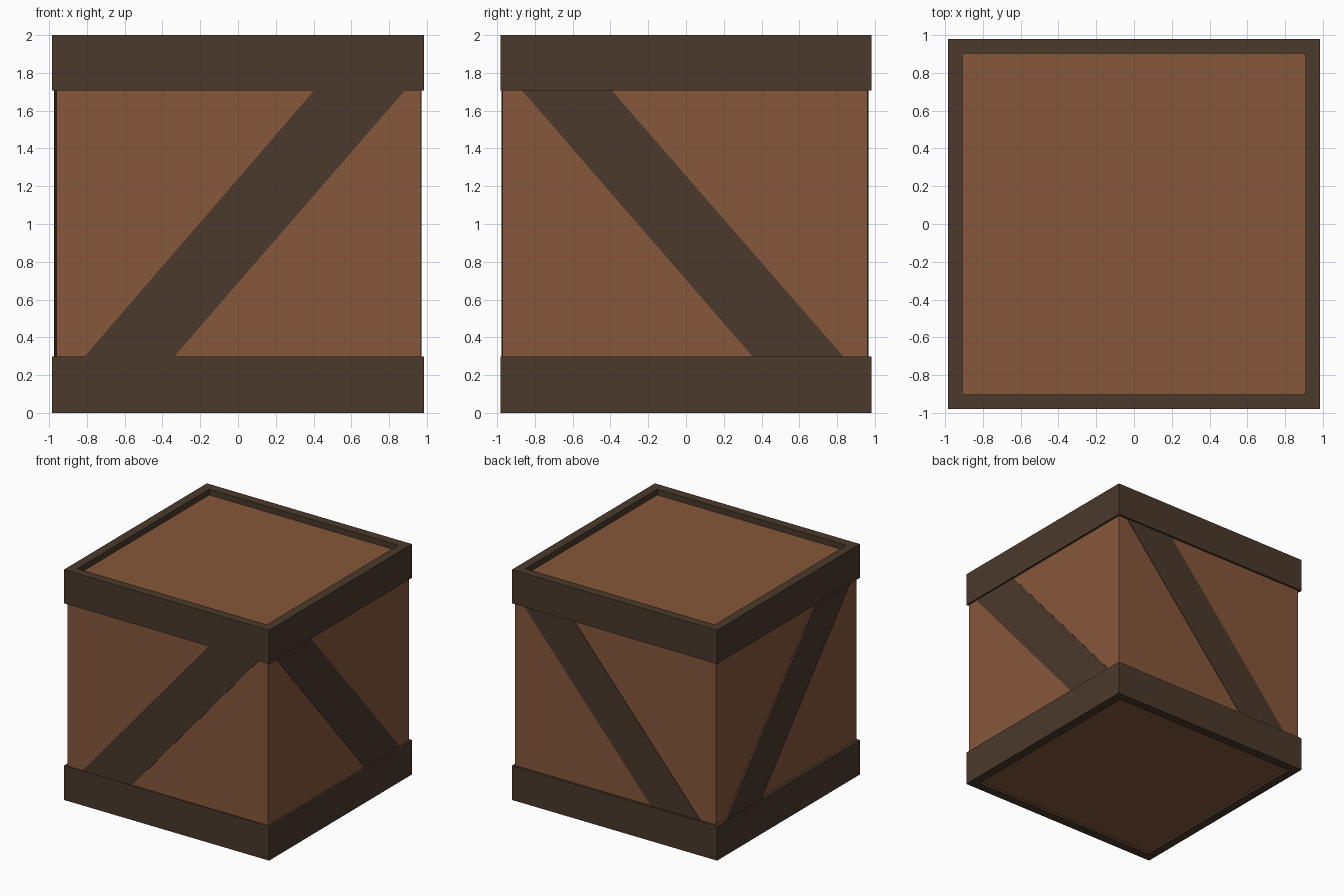
import bpy
import bmesh
from mathutils import Vector

if "Cube" in bpy.data.objects:
    bpy.data.objects.remove(bpy.data.objects["Cube"], do_unlink=True)


def material(name, rgb):
    mat = bpy.data.materials.new(name)
    mat.use_nodes = True
    mat.diffuse_color = (*rgb, 1)
    mat.node_tree.nodes["Principled BSDF"].inputs["Base Color"].default_value = (*rgb, 1)
    return mat


PANEL = material("warm brown wood", (0.238, 0.095, 0.042))
TRIM = material("dark brown wood", (0.069, 0.041, 0.024))


def prism(name, outline, offset, mat, hole=None):
    """Extrude an outline along offset, optionally leaving a matching hole."""
    bm = bmesh.new()
    outer = [bm.verts.new(p) for p in outline]
    if hole:
        inner = [bm.verts.new(p) for p in hole]
        n = len(outer)
        for i in range(n):
            j = (i + 1) % n
            bm.faces.new((outer[i], outer[j], inner[j], inner[i]))
    else:
        bm.faces.new(outer)
    result = bmesh.ops.extrude_face_region(bm, geom=bm.faces[:], use_keep_orig=True)
    moved = [v for v in result["geom"] if isinstance(v, bmesh.types.BMVert)]
    bmesh.ops.translate(bm, verts=moved, vec=Vector(offset))
    bmesh.ops.recalc_face_normals(bm, faces=bm.faces[:])
    mesh = bpy.data.meshes.new(name)
    bm.to_mesh(mesh)
    bm.free()
    mesh.materials.append(mat)
    obj = bpy.data.objects.new(name, mesh)
    bpy.context.collection.objects.link(obj)
    return obj


def rectangle(x0, x1, y0, y1, z):
    return [(x0, y0, z), (x1, y0, z), (x1, y1, z), (x0, y1, z)]


# Crate body, recessed below the top rim and above the bottom rim
X0, X1, Y0, Y1 = -0.96, 0.968, -0.971, 0.962
prism("crate_body", rectangle(X0, X1, Y0, Y1, 0.02), (0, 0, 1.93), PANEL)

# Square bands around the top and bottom
for name, z, height in (("bottom_band", 0, 0.298), ("top_band", 1.708, 0.292)):
    prism(name, rectangle(-0.986, 0.986, -0.981, 0.981, z), (0, 0, height), TRIM,
          hole=rectangle(-0.908, 0.908, -0.903, 0.903, z))

# Diagonal braces, one on each side: (distance along the side, height)
front_shape = [(-0.82, 0.29), (-0.345, 0.29), (0.89, 1.715), (0.41, 1.715)]
side_shape = [(0.36, 0.29), (0.84, 0.29), (-0.40, 1.715), (-0.875, 1.715)]
for name, y, out in (("front_brace", Y0, -0.006), ("back_brace", Y1, 0.004)):
    prism(name, [(a, y, z) for a, z in front_shape], (0, out, 0), TRIM)
for name, x, out in (("right_side_brace", X0, -0.015), ("left_side_brace", X1, 0.003)):
    prism(name, [(x, a, z) for a, z in side_shape], (out, 0, 0), TRIM)
